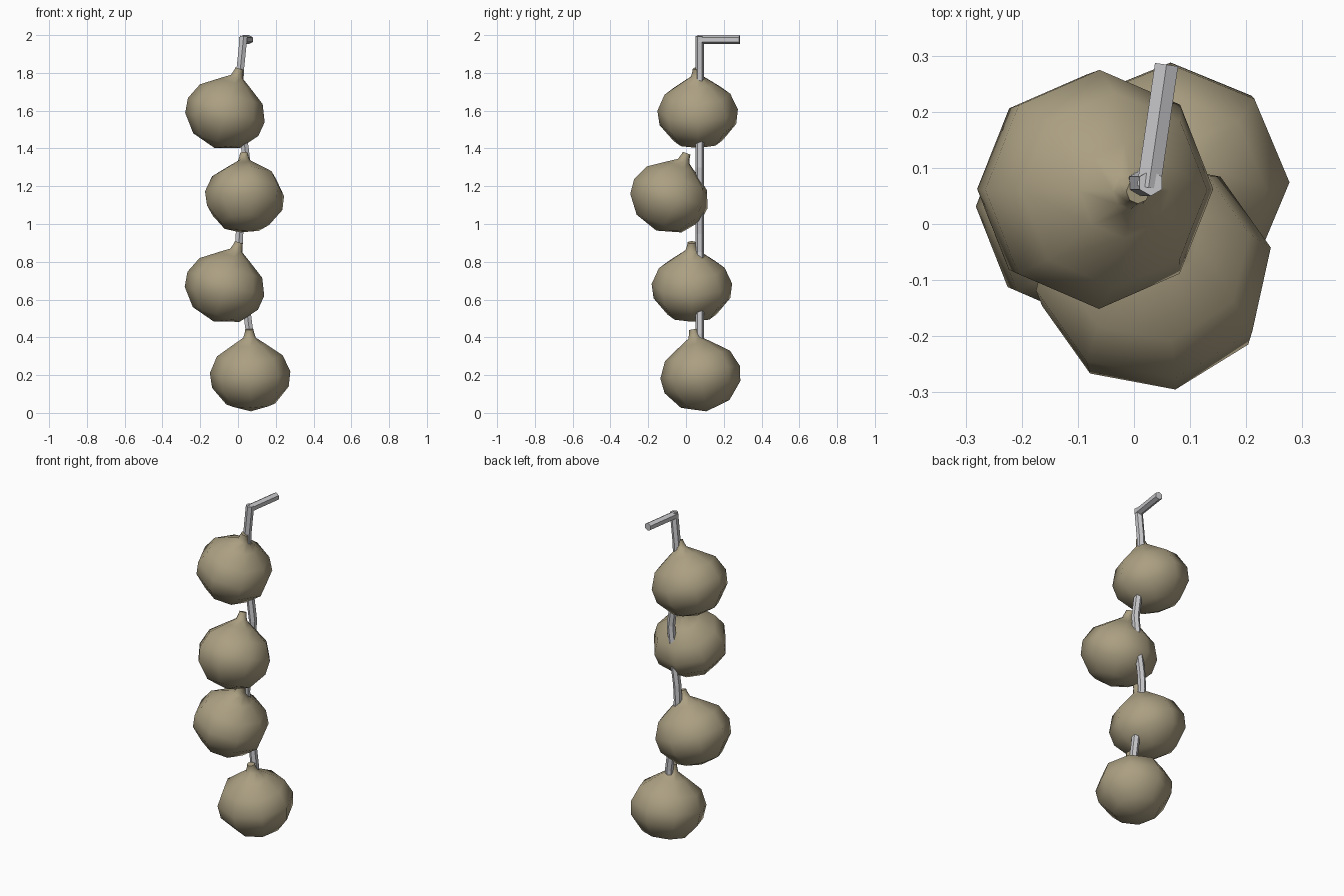
import bpy, bmesh, math
from mathutils import Vector, Matrix

if "Cube" in bpy.data.objects:
    bpy.data.objects.remove(bpy.data.objects["Cube"])


def material(name, rgb):
    m = bpy.data.materials.new(name)
    m.diffuse_color = (*rgb, 1)
    m.use_nodes = True
    m.node_tree.nodes["Principled BSDF"].inputs["Base Color"].default_value = m.diffuse_color
    return m


bulb_mat = material("dry_tan", (0.41, 0.35, 0.225))
rope_mat = material("pale_grey", (0.58, 0.58, 0.60))

SIDES = 8
# bulb half-profile: radius, distance along the axis
PROFILE = [(0.13, 0.04), (0.203, 0.13), (0.213, 0.21), (0.174, 0.298),
           (0.085, 0.36), (0.033, 0.395), (0.024, 0.425), (0.022, 0.44)]


def add_bulb(name, base, tip, spin):
    """Eight-sided bulb whose axis runs from base to tip."""
    base, tip = Vector(base), Vector(tip)
    tilt = Vector((0, 0, 1)).rotation_difference((tip - base).normalized())
    mat = (Matrix.Translation(base) @ tilt.to_matrix().to_4x4()
           @ Matrix.Rotation(math.radians(spin), 4, 'Z'))
    bm = bmesh.new()
    rings = []
    for r, h in PROFILE:
        rings.append([bm.verts.new((r * math.cos(2 * math.pi * i / SIDES),
                                    r * math.sin(2 * math.pi * i / SIDES), h))
                      for i in range(SIDES)])
    pole = bm.verts.new((0, 0, 0))
    for i in range(SIDES):
        j = (i + 1) % SIDES
        bm.faces.new((pole, rings[0][j], rings[0][i]))
        for a, b in zip(rings, rings[1:]):
            bm.faces.new((a[i], a[j], b[j], b[i]))
    bm.faces.new(rings[-1])
    bm.transform(mat)
    bmesh.ops.recalc_face_normals(bm, faces=bm.faces)
    for f in bm.faces:
        f.smooth = len(f.verts) < SIDES
    me = bpy.data.meshes.new(name)
    bm.to_mesh(me)
    bm.free()
    me.materials.append(bulb_mat)
    bpy.context.collection.objects.link(bpy.data.objects.new(name, me))


def add_rod(name, points, radius):
    """Six-sided flat-faced tube through the points."""
    bm = bmesh.new()
    pts = [Vector(p) for p in points]
    rings = []
    for k, p in enumerate(pts):
        d = (pts[min(k + 1, len(pts) - 1)] - pts[max(k - 1, 0)]).normalized()
        ref = Vector((0, 1, 0)) if abs(d.y) < 0.7 else Vector((0, 0, 1))
        u = (ref - d * ref.dot(d)).normalized()
        v = d.cross(u)
        rings.append([bm.verts.new(p + radius * (u * math.cos(i * math.pi / 3)
                                                 + v * math.sin(i * math.pi / 3)))
                      for i in range(6)])
    for a, b in zip(rings, rings[1:]):
        for i in range(6):
            j = (i + 1) % 6
            bm.faces.new((a[i], a[j], b[j], b[i]))
    bm.faces.new(rings[0])
    bm.faces.new(rings[-1])
    bmesh.ops.recalc_face_normals(bm, faces=bm.faces)
    me = bpy.data.meshes.new(name)
    bm.to_mesh(me)
    bm.free()
    me.materials.append(rope_mat)
    bpy.context.collection.objects.link(bpy.data.objects.new(name, me))


# hanging bulbs, top to bottom
add_bulb("bulb_top", (-0.125, 0.065, 1.403), (0.008, 0.058, 1.825), 0)
add_bulb("bulb_upper", (0.037, -0.157, 0.965), (0.032, 0.005, 1.378), 11)
add_bulb("bulb_lower", (-0.127, 0.032, 0.483), (0.005, 0.03, 0.905), 0)
add_bulb("bulb_bottom", (0.068, 0.108, 0.008), (0.06, 0.038, 0.442), 0)

# wavy rope that runs behind and through the bulbs
rope = [(0.03, 1.995), (0.012, 1.82), (0.005, 1.65), (0.03, 1.45), (0.05, 1.3),
        (0.03, 1.1), (0.008, 0.95), (0.003, 0.85), (0.025, 0.7), (0.048, 0.53),
        (0.062, 0.42), (0.055, 0.3)]
add_rod("rope", [(x, 0.073, z) for x, z in rope], 0.023)

# peg reaching back to the wall
add_rod("peg", [(0.026, 0.065, 1.976), (0.058, 0.284, 1.976)], 0.024)
